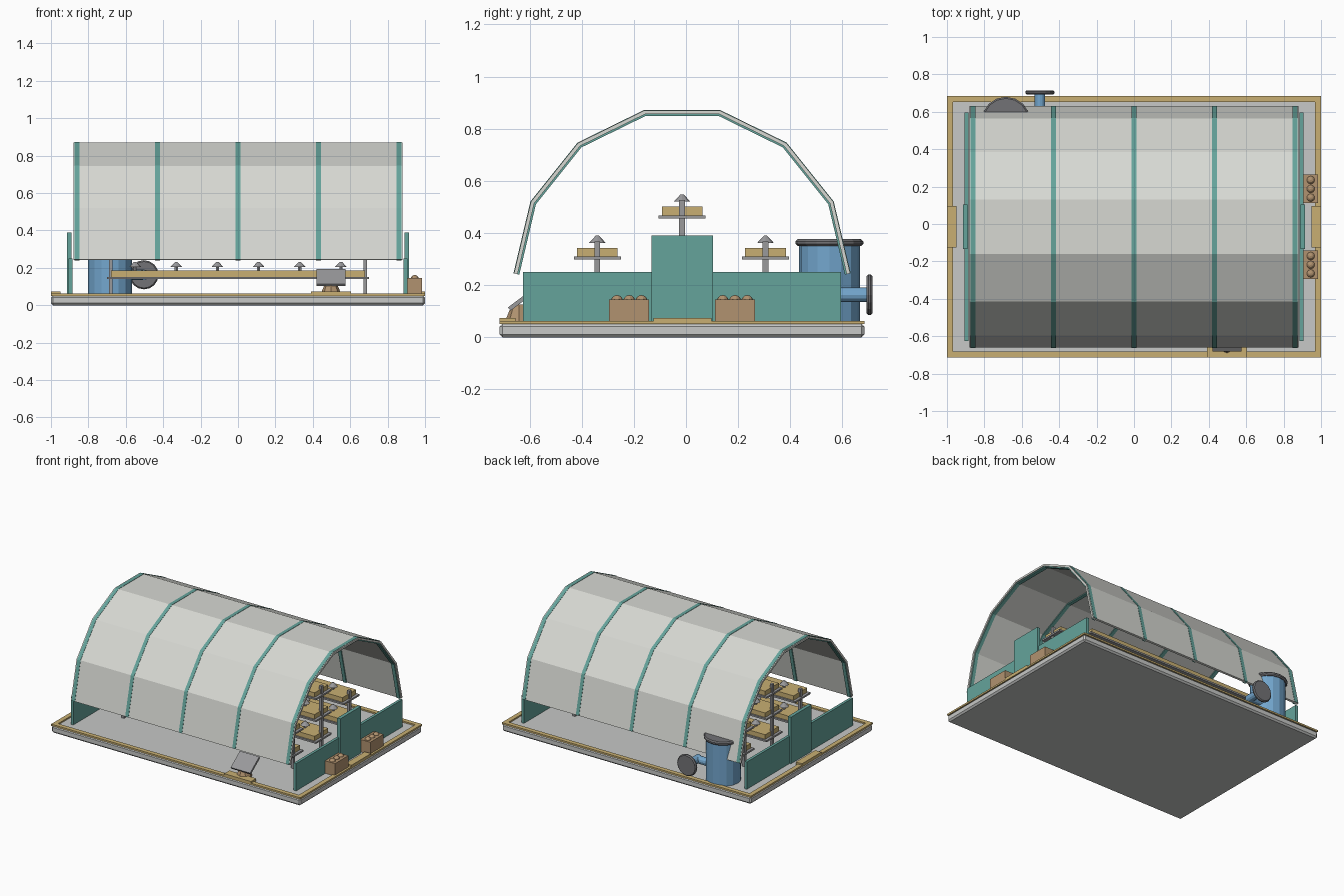
import bpy
import bmesh
import math
from mathutils import Vector

cube = bpy.data.objects.get("Cube")
if cube:
    bpy.data.objects.remove(cube, do_unlink=True)

CY = -0.015  # depth centre of the base and arch


def material(name, r, g, b):
    m = bpy.data.materials.new(name)
    m.use_nodes = True
    m.diffuse_color = (r, g, b, 1)
    m.node_tree.nodes["Principled BSDF"].inputs["Base Color"].default_value = (r, g, b, 1)
    return m


PANEL = material("pale panel", 0.68, 0.69, 0.65)
FLOOR = material("light grey floor", 0.57, 0.58, 0.57)
TEAL = material("teal frame", 0.13, 0.37, 0.33)
GOLD = material("ochre wood", 0.58, 0.43, 0.17)
CRATE = material("brown crate", 0.44, 0.29, 0.16)
BLUE = material("tank blue", 0.17, 0.38, 0.61)
METAL = material("grey metal", 0.32, 0.32, 0.33)
DARK = material("dark grey metal", 0.17, 0.17, 0.18)


def finish(name, bm, mat, bevel=0):
    bmesh.ops.recalc_face_normals(bm, faces=bm.faces)
    mesh = bpy.data.meshes.new(name)
    bm.to_mesh(mesh)
    bm.free()
    mesh.materials.append(mat)
    ob = bpy.data.objects.new(name, mesh)
    bpy.context.collection.objects.link(ob)
    if bevel:
        mod = ob.modifiers.new("Bevel", "BEVEL")
        mod.width = bevel
        mod.segments = 1
    return ob


def box(name, x, y, z, mat, bevel=0):
    """Box from (low, high) pairs."""
    bm = bmesh.new()
    bmesh.ops.create_cube(bm, size=1)
    for v in bm.verts:
        v.co = [(lo + hi) / 2 + c * (hi - lo) for c, (lo, hi) in zip(v.co, (x, y, z))]
    return finish(name, bm, mat, bevel)


def rod(name, start, end, r1, mat, r2=None, sides=16, bevel=0):
    """Cylinder or cone between two points."""
    a, b = Vector(start), Vector(end)
    bm = bmesh.new()
    bmesh.ops.create_cone(bm, cap_ends=True, segments=sides, radius1=r1,
                          radius2=r1 if r2 is None else r2, depth=(b - a).length)
    turn = (b - a).to_track_quat("Z", "Y")
    for v in bm.verts:
        v.co = turn @ v.co + (a + b) / 2
    return finish(name, bm, mat, bevel)


# Faceted arch profile, offset along mitred normals
HALF = [(0.645, 0.245), (0.58, 0.52), (0.40, 0.745), (0.145, 0.87)]
ARCH = [Vector((-y, z)) for y, z in HALF] + [Vector(p) for p in reversed(HALF)]


def offset(dist):
    points = []
    for i, p in enumerate(ARCH):
        normals = []
        for a, b in zip(ARCH[max(i - 1, 0):i + 1], ARCH[max(i, 1) if i else 1:i + 2]):
            d = (b - a).normalized()
            normals.append(Vector((-d.y, d.x)))
        n = sum(normals, Vector((0, 0))).normalized()
        points.append(p + n * dist / n.dot(normals[0]))
    return points


def arch_band(name, x0, x1, outer, inner, mat):
    bm = bmesh.new()
    rows = []
    for po, pi in zip(offset(outer), offset(inner)):
        rows.append([bm.verts.new((x, p.x + CY, p.y))
                     for x, p in ((x0, po), (x1, po), (x1, pi), (x0, pi))])
    for a, b in zip(rows, rows[1:]):
        for i in range(4):
            j = (i + 1) % 4
            bm.faces.new((a[i], a[j], b[j], b[i]))
    bm.faces.new(rows[0])
    bm.faces.new(rows[-1])
    return finish(name, bm, mat)


arch_band("roof_panels", -0.88, 0.88, 0, -0.014, PANEL)
for i in range(5):
    x = (i - 2) * 0.43
    arch_band(f"roof_rib_{i}", x - 0.013, x + 0.013, 0.002, -0.021, TEAL)

# Base slab with wooden edging
Y0, Y1 = -0.715, 0.685
box("base_slab", (-1, 1), (Y0, Y1), (0, 0.052), FLOOR, 0.011)
EDGE = (0.05, 0.062)
box("front_edging", (-1, 1), (Y0, Y0 + 0.033), EDGE, GOLD)
box("back_edging", (-1, 1), (Y1 - 0.033, Y1), EDGE, GOLD)
box("front_step", (0.39, 0.605), (Y0, -0.655), (0.05, 0.074), GOLD)

# End walls, doors, side edging and thresholds
for side, s in (("right", -1), ("left", 1)):
    def span(a, b):
        return tuple(sorted((s * a, s * b)))
    box(side + "_edging", span(0.967, 1), (Y0 + 0.033, Y1 - 0.033), EDGE, GOLD)
    box(side + "_threshold", span(0.95, 1), (-0.125, 0.097), (0.05, 0.073), GOLD)
    box(side + "_end_wall", span(0.885, 0.905), (-0.625, 0.595), (0.05, 0.25), TEAL)
    box(side + "_door", span(0.89, 0.915), (-0.133, 0.103), (0.05, 0.39), TEAL)

# Growing racks: shelf, tray and a row of sprouts on each tier
for rack, y, tiers in (("front", -0.34, 2), ("middle", CY, 3), ("back", 0.305, 2)):
    top = 0.21 + 0.158 * (tiers - 1)
    for s in (-1, 1):
        box(f"{rack}_rack_post", (s * 0.68 - 0.01, s * 0.68 + 0.01),
            (y - 0.011, y + 0.011), (0.05, top), METAL)
    for t in range(tiers):
        z = 0.14 + 0.158 * t
        box(f"{rack}_shelf_{t}", (-0.7, 0.7), (y - 0.09, y + 0.09), (z, z + 0.012), METAL)
        box(f"{rack}_tray_{t}", (-0.68, 0.68), (y - 0.078, y + 0.078),
            (z + 0.012, z + 0.045), GOLD)
        for i in range(6):
            x = (i - 2.5) * 0.22
            rod("sprout_stem", (x, y, z + 0.04), (x, y, z + 0.07), 0.01, METAL, sides=6)
            rod("sprout_cap", (x, y, z + 0.064), (x, y, z + 0.092), 0.032, METAL,
                0.006, sides=8)

# Crates with rounded produce
for y in (-0.218, 0.188):
    box("crate", (0.905, 0.985), (y - 0.077, y + 0.077), (0.055, 0.145), CRATE)
    for i in (-1, 0, 1):
        bm = bmesh.new()
        bmesh.ops.create_uvsphere(bm, u_segments=10, v_segments=6, radius=0.023)
        bmesh.ops.translate(bm, verts=bm.verts, vec=(0.945, y + i * 0.047, 0.139))
        finish("crate_produce", bm, CRATE)

# Water tank with lid, outlet pipe and valve wheel
TX, TY = -0.685, 0.55
rod("tank_body", (TX, TY, 0.05), (TX, TY, 0.355), 0.117, BLUE)
rod("tank_lid", (TX, TY, 0.35), (TX, TY, 0.376), 0.13, DARK, bevel=0.008)
PX, PZ = -0.503, 0.163
rod("outlet_branch", (TX, 0.59, PZ), (PX, 0.59, PZ), 0.027, BLUE, sides=12)
rod("outlet_pipe", (PX, 0.57, PZ), (PX, 0.70, PZ), 0.028, BLUE, sides=12)
rod("valve_wheel", (PX, 0.693, PZ), (PX, 0.715, PZ), 0.078, DARK, bevel=0.007)

# Tilted control panel on a tapered foot
rod("panel_foot", (0.497, -0.64, 0.06), (0.497, -0.64, 0.125), 0.055, CRATE, 0.028, sides=8)
plate = box("control_panel", (-0.078, 0.078), (-0.066, 0.066), (-0.008, 0.008), METAL)
plate.rotation_euler.x = math.radians(37)
plate.location = (0.497, -0.625, 0.148)
